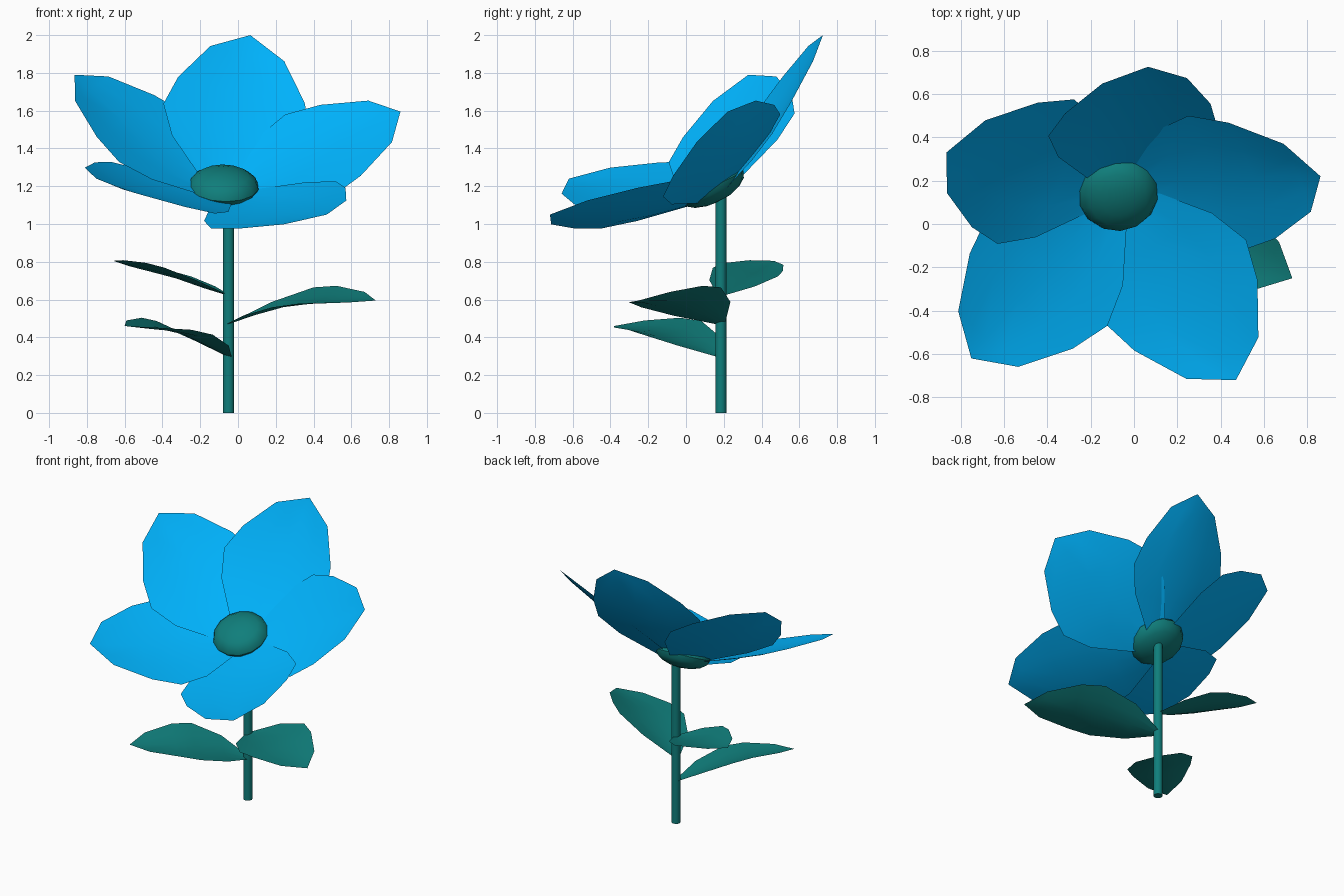
import bpy, bmesh, math
from mathutils import Vector, Matrix

if "Cube" in bpy.data.objects:
    bpy.data.objects.remove(bpy.data.objects["Cube"])


def material(name, color):
    m = bpy.data.materials.new(name)
    m.diffuse_color = (*color, 1)
    m.use_nodes = True
    m.node_tree.nodes["Principled BSDF"].inputs["Base Color"].default_value = m.diffuse_color
    return m


BLUE = material("petal_blue", (0.0, 0.46, 1.0))
TEAL = material("stem_teal", (0.005, 0.21, 0.2))


def finish(name, bm, mat):
    me = bpy.data.meshes.new(name)
    bm.to_mesh(me)
    bm.free()
    me.materials.append(mat)
    ob = bpy.data.objects.new(name, me)
    bpy.context.collection.objects.link(ob)
    bpy.ops.object.select_all(action='DESELECT')
    ob.select_set(True)
    bpy.context.view_layer.objects.active = ob
    bpy.ops.object.shade_smooth_by_angle(angle=math.radians(40))
    return ob


def blade(name, base, tip, up, rows, roll, cup, arch, mat):
    """Cupped sheet from base to tip; rows are (distance, half width) as fractions of its length."""
    base, axis = Vector(base), Vector(tip) - Vector(base)
    length = axis.length
    d = axis.normalized()
    side = Matrix.Rotation(roll, 3, d) @ Vector(up).cross(d).normalized()
    normal = d.cross(side)
    bm = bmesh.new()
    grid = []
    for u, w in rows:
        row = []
        for k in (-1, -0.5, 0, 0.5, 1):
            h = arch * math.sin(math.pi * u) - cup * (1 - k * k) * min(1, w / rows[3][1])
            row.append(bm.verts.new(base + d * u * length + side * k * w * length + normal * h))
        grid.append(row)
    for a, b in zip(grid, grid[1:]):
        for i in range(4):
            bm.faces.new((a[i], b[i], b[i + 1], a[i + 1]))
    end = bm.verts.new(Vector(tip))
    for i in range(4):
        bm.faces.new((grid[-1][i], end, grid[-1][i + 1]))
    bmesh.ops.recalc_face_normals(bm, faces=bm.faces)
    bm.faces.ensure_lookup_table()
    if bm.faces[0].normal.dot(normal) < 0:
        bmesh.ops.reverse_faces(bm, faces=bm.faces)
    return finish(name, bm, mat)


# petals: one shape fanned around the tilted flower axis
AXIS = Vector((0.058, -0.541, 0.839)).normalized()
HEART = (-0.073, 0.16, 1.148)
PETAL = [(0, 0.04), (0.09, 0.14), (0.3, 0.315), (0.48, 0.385), (0.66, 0.332), (0.885, 0.194)]
petals = {
    "back": ((0.065, 0.725, 2.0), 0.16), "right": ((0.86, 0.22, 1.595), 0.02),
    "front_right": ((0.47, -0.72, 1.05), 0.06), "front_left": ((-0.75, -0.62, 1.24), 0.11),
    "left": ((-0.865, 0.33, 1.79), 0.17),
}
for place, (tip, roll) in petals.items():
    blade("petal_" + place, HEART, tip, AXIS, PETAL, roll, 0.035, 0, BLUE)

# leaves: arched blades at three heights on the stem
LEAF = [(0, 0.03), (0.21, 0.19), (0.46, 0.27), (0.63, 0.24), (0.86, 0.14)]
leaves = {
    "right": (0.475, (0.73, -0.25, 0.595), 0.22, 0.085),
    "upper_left": (0.625, (-0.66, 0.465, 0.805), 0.13, 0.04),
    "lower_left": (0.30, (-0.60, -0.38, 0.46), -0.17, 0.08),
}
for place, (z, tip, roll, arch) in leaves.items():
    blade("leaf_" + place, (-0.05, 0.185, z), tip, (0, 0, 1), LEAF, roll, 0.035, arch, TEAL)

# stem
bm = bmesh.new()
bmesh.ops.create_cone(bm, cap_ends=True, segments=12, radius1=0.03, radius2=0.03, depth=1.17,
                      matrix=Matrix.Translation((-0.05, 0.185, 0.585)))
finish("stem", bm, TEAL)

# flattened flower centre, tilted forward
bm = bmesh.new()
bmesh.ops.create_uvsphere(bm, u_segments=14, v_segments=8, radius=1)
tilt = Vector((0.03, -0.44, 0.9)).to_track_quat('Z', 'Y').to_matrix().to_4x4()
bm.transform(Matrix.Translation((-0.075, 0.137, 1.2)) @ tilt @ Matrix.Diagonal((0.186, 0.186, 0.09, 1)))
finish("flower_centre", bm, TEAL)
